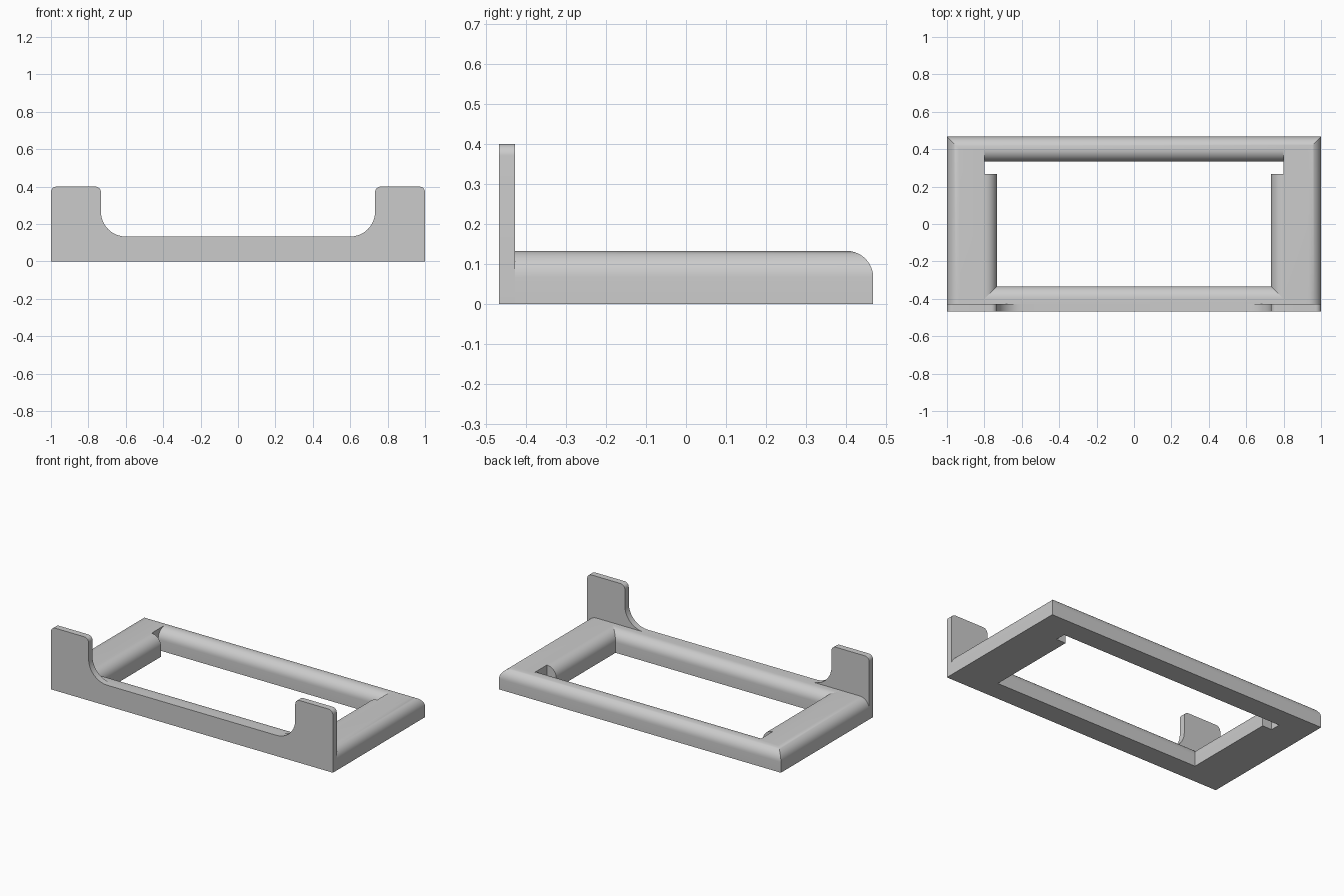
import bpy, bmesh, math
from mathutils import Vector

cube = bpy.data.objects.get("Cube")
if cube:
    bpy.data.objects.remove(cube, do_unlink=True)

grey = bpy.data.materials.new("plain grey")
grey.use_nodes = True
grey.diffuse_color = (0.6, 0.6, 0.6, 1)
grey.node_tree.nodes["Principled BSDF"].inputs["Base Color"].default_value = (0.6, 0.6, 0.6, 1)

H = 0.133      # frame height
R = 0.0665     # edge rounding
BACK = 0.467
WALL = -0.427  # rear face of the front plate
PLACE = {"x": lambda u, v, w: (w, u, v),
         "y": lambda u, v, w: (u, w, v),
         "z": lambda u, v, w: (u, v, w)}


def rounded(corners, steps=10):
    """Outline from (u, v, radius) right-angled corners."""
    points = []
    for i, (u, v, r) in enumerate(corners):
        p = Vector((u, v))
        if r == 0:
            points.append(p)
            continue
        a = (Vector(corners[i - 1][:2]) - p).normalized()
        b = (Vector(corners[(i + 1) % len(corners)][:2]) - p).normalized()
        centre = p + r * (a + b)
        for k in range(steps + 1):
            t = math.pi / 2 * k / steps
            points.append(centre - r * (math.cos(t) * b + math.sin(t) * a))
    return points


def prism(name, corners, axis, start, end, bevel_rule=None):
    """Extrude an outline along an axis, rounding the edges the rule picks."""
    bm = bmesh.new()
    outline = rounded(corners)
    rings = [[bm.verts.new(PLACE[axis](p.x, p.y, w)) for p in outline] for w in (start, end)]
    bm.faces.new(rings[0])
    bm.faces.new(rings[1])
    n = len(outline)
    for i in range(n):
        j = (i + 1) % n
        bm.faces.new((rings[0][i], rings[0][j], rings[1][j], rings[1][i]))
    bmesh.ops.recalc_face_normals(bm, faces=bm.faces)
    if bevel_rule:
        edges = [e for e in bm.edges if bevel_rule(e.verts[0].co, e.verts[1].co)]
        bmesh.ops.bevel(bm, geom=edges, offset=R, offset_type='OFFSET', segments=10,
                        profile=0.5, affect='EDGES', clamp_overlap=False)
    mesh = bpy.data.meshes.new(name)
    bm.to_mesh(mesh)
    bm.free()
    mesh.materials.append(grey)
    ob = bpy.data.objects.new(name, mesh)
    bpy.context.collection.objects.link(ob)
    bpy.ops.object.select_all(action='DESELECT')
    ob.select_set(True)
    bpy.context.view_layer.objects.active = ob
    bpy.ops.object.shade_smooth_by_angle(angle=math.radians(30))
    return ob


def outer_top(a, b):
    top = min(a.z, b.z) > H - 0.001
    side = abs(a.x + b.x) > 1.99
    back = a.y + b.y > 2 * BACK - 0.01
    return top and (side or back)


# Sides and back of the frame, with mitred rounded outer edges
half = [(1, WALL, 0), (1, BACK, 0)]
inner = [(-0.8, WALL, 0), (-0.8, 0.4, 0), (0.8, 0.4, 0), (0.8, WALL, 0)]
prism("outer_frame", half + [(-u, v, 0) for u, v, _ in reversed(half)] + inner,
      "z", 0, H, outer_top)

# Rounded inner edges of the back and front bars
prism("back_bar_inner_edge", [(0.4, 0, 0), (0.333, 0, 0), (0.333, H, R), (0.4, H, 0)],
      "x", -0.8, 0.8)
prism("front_bar", [(WALL, 0, 0), (-0.333, 0, 0), (-0.333, H, R), (WALL, H, 0)],
      "x", -0.8, 0.8)

# Rounded inner edges of the sides, stopping short of the back bar
for name, s in (("left", 1), ("right", -1)):
    prism(name + "_side_inner_edge",
          [(s * 0.8, 0, 0), (s * 0.733, 0, 0), (s * 0.733, H, R), (s * 0.8, H, 0)],
          "y", -0.4, 0.267)

# Front plate with two raised tabs
tab = [(1, 0, 0), (1, 0.4, 0.03), (0.733, 0.4, 0.03), (0.733, H, 0.133)]
prism("front_plate", tab + [(-u, v, r) for u, v, r in reversed(tab)], "y", -BACK, WALL)
